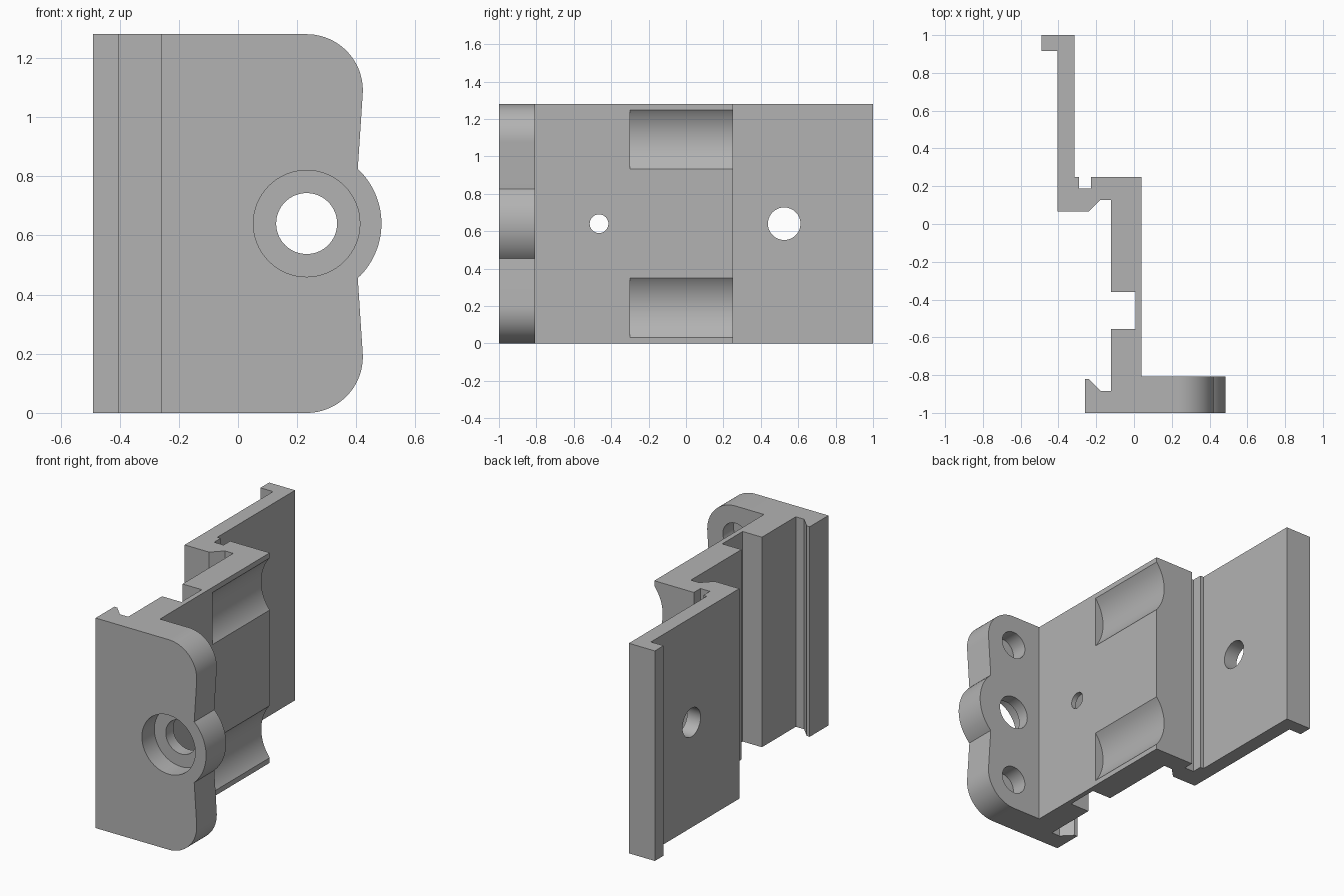
import bpy, bmesh
from math import sin, cos, pi, radians, atan2
from mathutils import Vector

if "Cube" in bpy.data.objects:
    bpy.data.objects.remove(bpy.data.objects["Cube"], do_unlink=True)

H = 1.28            # overall height
MID = H / 2
AX = 0.232          # x of the bore axes
CORNER = 0.19       # flange corner radius
LOBE = 0.253        # radius of the middle lobe

grey = bpy.data.materials.new("plain grey")
grey.use_nodes = True
colour = (0.45, 0.45, 0.45, 1)
grey.diffuse_color = colour
grey.node_tree.nodes["Principled BSDF"].inputs["Base Color"].default_value = colour


def prism(name, points, axis, lo, hi):
    """Extrude a closed 2D outline along x, y or z."""
    place = {"x": lambda a, b, t: (t, a, b),
             "y": lambda a, b, t: (a, t, b),
             "z": lambda a, b, t: (a, b, t)}[axis]
    bm = bmesh.new()
    face = bm.faces.new([bm.verts.new(place(a, b, lo)) for a, b in points])
    grown = bmesh.ops.extrude_face_region(bm, geom=[face])["geom"]
    moved = [v for v in grown if isinstance(v, bmesh.types.BMVert)]
    bmesh.ops.translate(bm, verts=moved, vec=Vector(place(0, 0, hi - lo)))
    bmesh.ops.recalc_face_normals(bm, faces=bm.faces)
    mesh = bpy.data.meshes.new(name)
    bm.to_mesh(mesh)
    bm.free()
    mesh.materials.append(grey)
    obj = bpy.data.objects.new(name, mesh)
    bpy.context.collection.objects.link(obj)
    return obj


def arc(cx, cy, r, start, end, n):
    return [(cx + r * cos(start + (end - start) * i / n),
             cy + r * sin(start + (end - start) * i / n)) for i in range(n + 1)]


def circle(cx, cy, r, n=64):
    return arc(cx, cy, r, 0, 2 * pi, n)[:-1]


def combine(target, tool, operation="DIFFERENCE"):
    mod = target.modifiers.new(tool.name, "BOOLEAN")
    mod.operation, mod.solver, mod.object = operation, "EXACT", tool
    bpy.context.view_layer.objects.active = target
    bpy.ops.object.modifier_apply(modifier=mod.name)
    bpy.data.objects.remove(tool, do_unlink=True)


# Stepped plan: flange, hooked groove, wall with slot, ledge and rear plate
plan = [(0.6, -1), (-0.26, -1), (-0.26, -0.82), (-0.24, -0.82),
        (-0.178, -0.883), (-0.122, -0.883), (-0.122, -0.557), (0.008, -0.557),
        (0.008, -0.36), (-0.122, -0.36), (-0.122, 0.128), (-0.178, 0.128),
        (-0.24, 0.065), (-0.405, 0.065), (-0.405, 0.916), (-0.49, 0.916),
        (-0.49, 1), (-0.315, 1), (-0.315, 0.25), (-0.292, 0.25),
        (-0.292, 0.187), (-0.228, 0.187), (-0.228, 0.25), (0.039, 0.25),
        (0.039, -0.807), (0.6, -0.807)]
body = prism("mounting_bracket", plan, "z", -0.1, H + 0.1)

# Front outline: rounded corners and a middle lobe, mirrored about mid height
neck = atan2(0.185, 0.173)
lower = [(-0.7, 0)] + arc(AX, CORNER, CORNER, -pi / 2, radians(4), 24)
upper = [(x, H - z) for x, z in reversed(lower)]
outline = lower + arc(AX, MID, LOBE, -neck, neck, 28) + upper
combine(body, prism("outline", outline, "y", -1.2, 1.2), "INTERSECT")

# Main bore through the flange, with a counterbore at the front
combine(body, prism("bore", circle(AX, MID, 0.103), "y", -1.1, -0.7))
combine(body, prism("counterbore", circle(AX, MID, 0.18), "y", -1.1, -0.88))

# Blind holes behind the flange, and the scooped reliefs lined up with them
for z in (CORNER, H - CORNER):
    combine(body, prism("blind_hole", circle(AX, z, 0.085), "y", -0.91, -0.7))
    combine(body, prism("relief", circle(AX, z, 0.25, 96), "y", -0.3, 0.35))

# Cross holes through the slotted wall and the rear plate
combine(body, prism("wall_hole", circle(-0.465, MID, 0.05, 40), "x", -0.06, 0.2))
combine(body, prism("plate_hole", circle(0.525, MID, 0.087), "x", -0.6, -0.2))

bpy.ops.object.select_all(action="DESELECT")
body.select_set(True)
bpy.context.view_layer.objects.active = body
bpy.ops.object.shade_smooth_by_angle(angle=radians(20))
